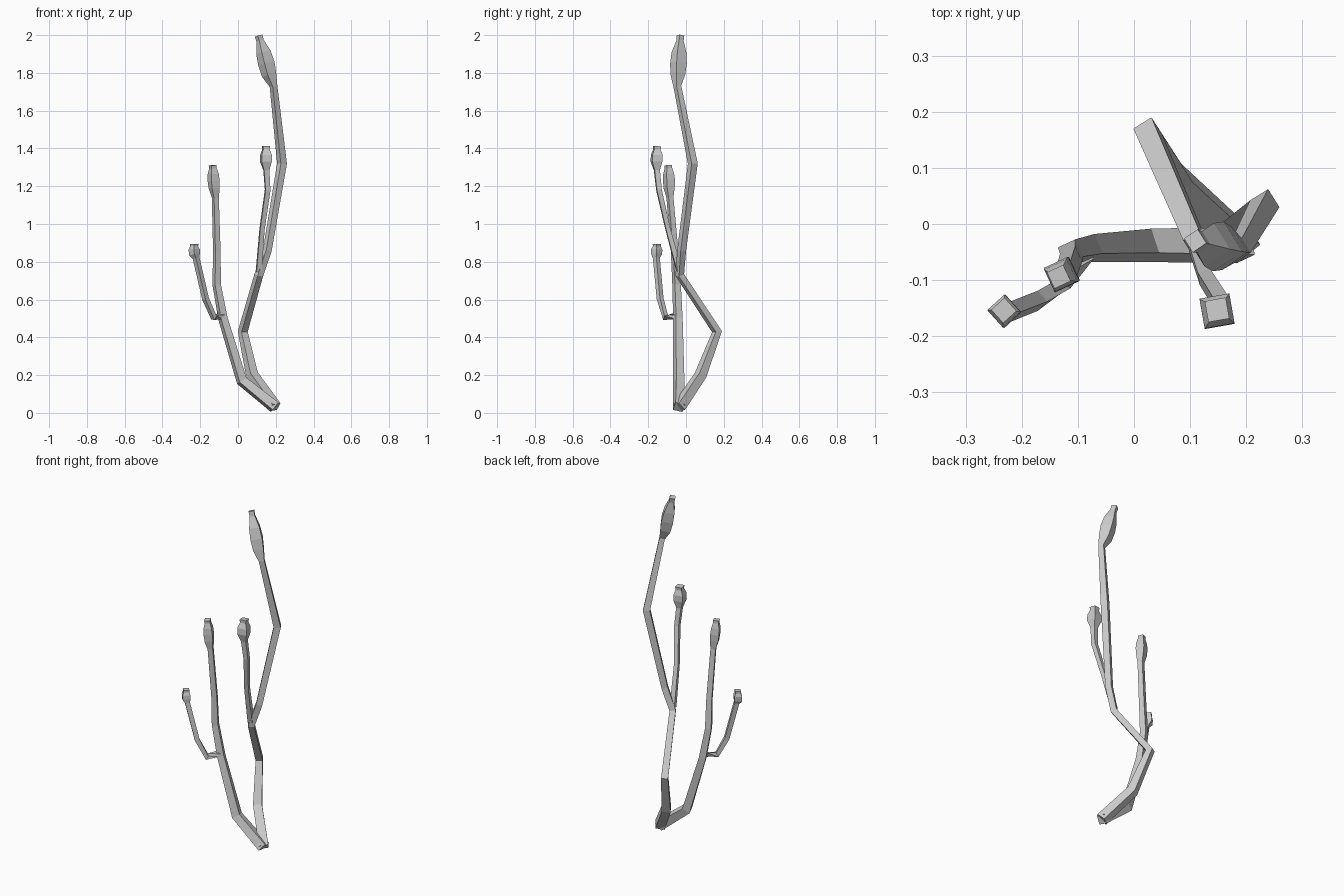
import bpy, bmesh
from math import radians, cos, sin
from mathutils import Vector


def square_sweep(name, angle, points):
    """Sweep a square section along points of (x, y, z, half side)."""
    a = radians(angle)
    ref = Vector((cos(a), sin(a), 0))
    pos = [Vector(p[:3]) for p in points]
    bm = bmesh.new()
    rings = []
    for i, p in enumerate(pos):
        t = Vector()
        if i > 0:
            t += (p - pos[i - 1]).normalized()
        if i < len(pos) - 1:
            t += (pos[i + 1] - p).normalized()
        t.normalize()
        u = (ref - t * ref.dot(t)).normalized()
        v = t.cross(u)
        h = points[i][3]
        rings.append([bm.verts.new(p + h * (su * u + sv * v))
                      for su, sv in ((-1, -1), (1, -1), (1, 1), (-1, 1))])
    for r0, r1 in zip(rings, rings[1:]):
        for k in range(4):
            j = (k + 1) % 4
            bm.faces.new((r0[k], r0[j], r1[j], r1[k]))
    bm.faces.new(rings[0][::-1])
    bm.faces.new(rings[-1])
    bmesh.ops.recalc_face_normals(bm, faces=bm.faces)
    mesh = bpy.data.meshes.new(name)
    bm.to_mesh(mesh)
    bm.free()
    obj = bpy.data.objects.new(name, mesh)
    bpy.context.collection.objects.link(obj)
    return obj


base = (0.195, -0.037, 0.03, 0.026)

# Left stem with its bud
square_sweep("left_stem", 115, [
    base, (0.02, -0.038, 0.17, 0.023), (-0.08, -0.043, 0.5, 0.019),
    (-0.113, -0.05, 0.68, 0.017), (-0.112, -0.06, 0.85, 0.015),
    (-0.12, -0.085, 1.14, 0.014),
    (-0.126, -0.089, 1.19, 0.022), (-0.129, -0.09, 1.23, 0.024),
    (-0.131, -0.092, 1.265, 0.022), (-0.133, -0.093, 1.295, 0.015),
    (-0.134, -0.094, 1.311, 0.016)])

# Small outer twig off the left stem
square_sweep("left_twig", 42, [
    (-0.085, -0.05, 0.515, 0.013), (-0.128, -0.108, 0.505, 0.013),
    (-0.172, -0.137, 0.605, 0.013), (-0.222, -0.157, 0.82, 0.013),
    (-0.23, -0.156, 0.84, 0.021), (-0.232, -0.155, 0.865, 0.021),
    (-0.232, -0.154, 0.882, 0.015), (-0.232, -0.154, 0.895, 0.016)])

# Tall bent stem with the large bud
square_sweep("tall_stem", 32, [
    base, (0.075, 0.077, 0.2, 0.024), (0.025, 0.164, 0.43, 0.019),
    (0.11, -0.033, 0.73, 0.017), (0.155, -0.023, 0.86, 0.017),
    (0.233, 0.036, 1.32, 0.019), (0.188, -0.046, 1.73, 0.015),
    (0.165, -0.043, 1.79, 0.028), (0.15, -0.04, 1.85, 0.032),
    (0.134, -0.037, 1.91, 0.028), (0.117, -0.032, 1.97, 0.014),
    (0.109, -0.03, 1.997, 0.015)])

# Slim twig off the tall stem
square_sweep("right_twig", 10, [
    (0.11, -0.035, 0.75, 0.014), (0.127, -0.095, 0.97, 0.012),
    (0.157, -0.143, 1.18, 0.013), (0.15, -0.154, 1.285, 0.014),
    (0.148, -0.156, 1.33, 0.027), (0.148, -0.155, 1.365, 0.027),
    (0.148, -0.154, 1.395, 0.017), (0.148, -0.153, 1.412, 0.019)])
